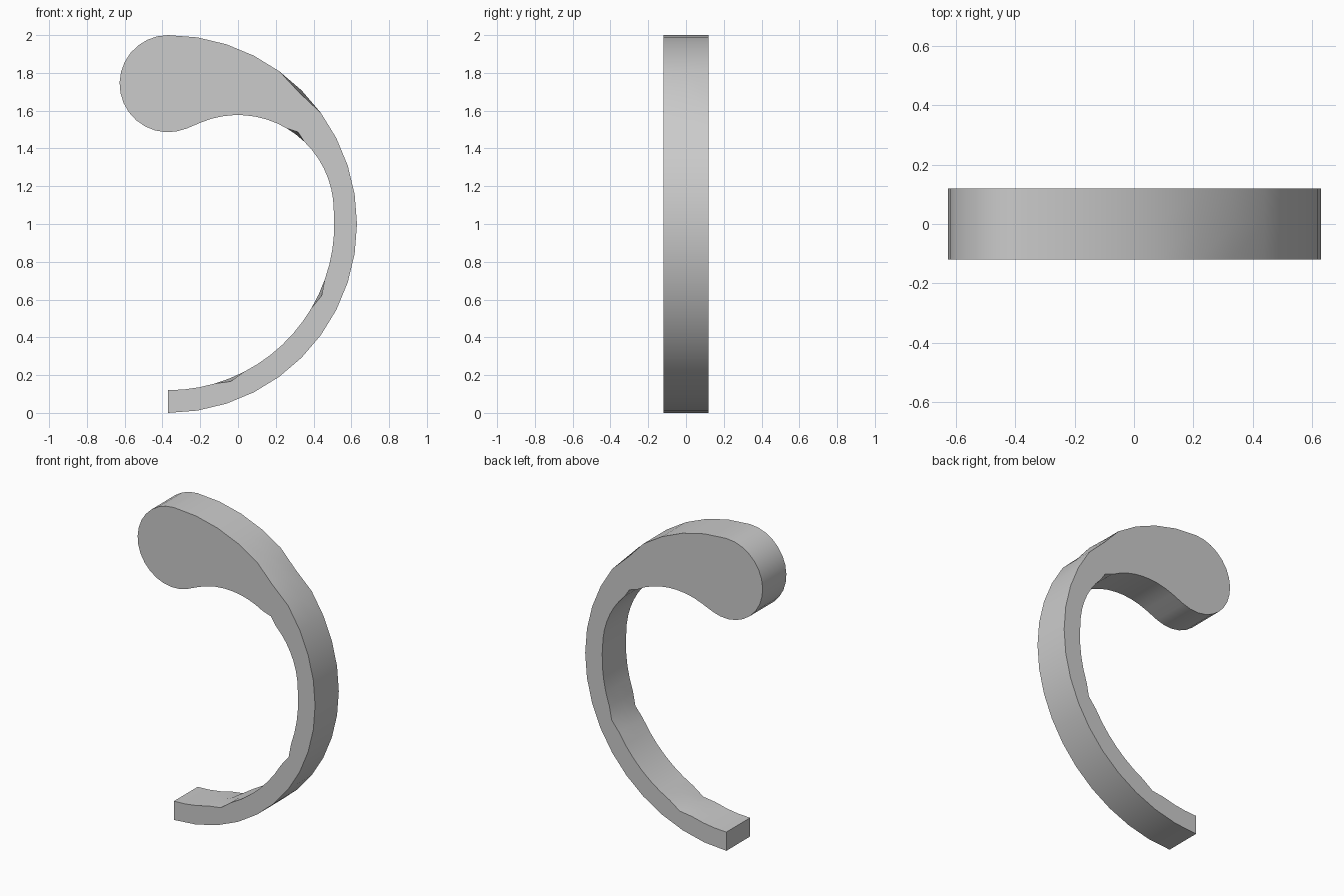
import bpy
from math import cos, sin, radians

if "Cube" in bpy.data.objects:
    bpy.data.objects.remove(bpy.data.objects["Cube"], do_unlink=True)

HALF_DEPTH = 0.12


def arc(cx, cz, r, start, end, steps, dents=None):
    """Points of an arc as (smooth point, rim point); dents map a step to the rim's radius."""
    points = []
    for i in range(steps + 1):
        a = radians(start + (end - start) * i / steps)
        rim = (dents or {}).get(i, r)
        points.append([(cx + q * cos(a), cz + q * sin(a)) for q in (r, rim)])
    return points


# Closed outline: outer sweep, round head, inner fillet, inner sweep
outline = (
    arc(-0.37, 1.0, 1.0, -90, 90, 20, {15: 0.983})
    + arc(-0.37, 1.743, 0.257, 90, 292, 16)[1:]
    + arc(0, 1.07, 0.507, 112, 0, 17, {9: 0.524})
    + arc(-0.37, 1.0, 0.88, 2, -90, 17, {5: 0.897, 13: 0.897})
)

# Front rim, smooth middle ring and back rim
n = len(outline)
verts = []
for y, kind in ((-HALF_DEPTH, 1), (0, 0), (HALF_DEPTH, 1)):
    verts += [(p[kind][0], y, p[kind][1]) for p in outline]

# Flat caps and the wall between the rings
faces = [list(range(n)), list(range(3 * n - 1, 2 * n - 1, -1))]
for ring in (0, n):
    for i in range(n):
        j = (i + 1) % n
        faces.append((ring + j, ring + i, ring + n + i, ring + n + j))

mesh = bpy.data.meshes.new("curved_hook")
mesh.from_pydata(verts, [], faces)
mesh.update()
hook = bpy.data.objects.new("curved_hook", mesh)
bpy.context.collection.objects.link(hook)

# Plain grey material
grey = bpy.data.materials.new("plain_grey")
grey.use_nodes = True
colour = (0.6, 0.6, 0.6, 1)
grey.diffuse_color = colour
grey.node_tree.nodes["Principled BSDF"].inputs["Base Color"].default_value = colour
mesh.materials.append(grey)

# Smooth wall with sharp cap edges
bpy.ops.object.select_all(action="DESELECT")
hook.select_set(True)
bpy.context.view_layer.objects.active = hook
bpy.ops.object.shade_smooth_by_angle(angle=radians(35))
